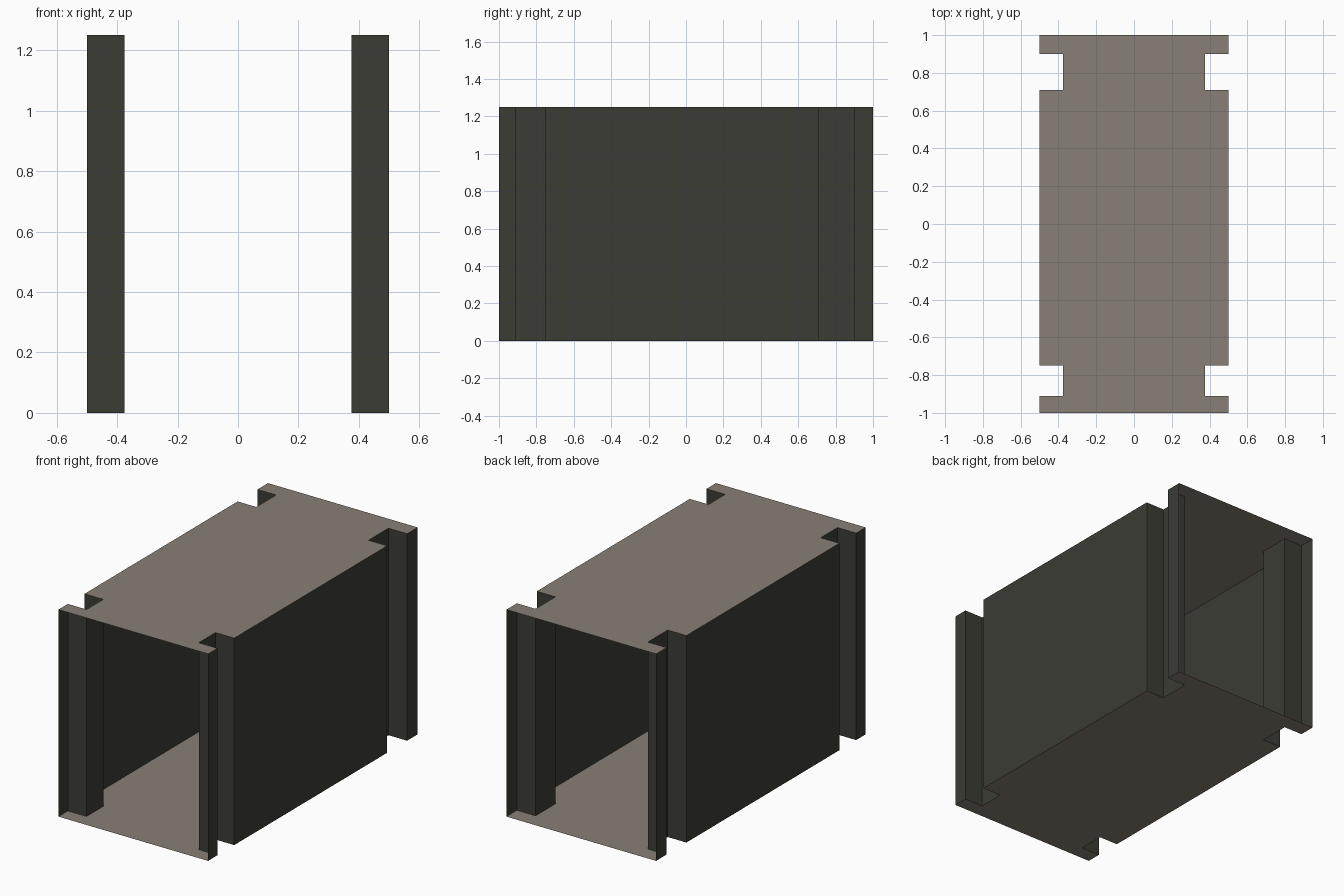
import bpy

if "Cube" in bpy.data.objects:
    bpy.data.objects.remove(bpy.data.objects["Cube"])

HEIGHT = 1.25


def material(name, rgb):
    m = bpy.data.materials.new(name)
    m.diffuse_color = (*rgb, 1.0)
    m.use_nodes = True
    m.node_tree.nodes["Principled BSDF"].inputs["Base Color"].default_value = m.diffuse_color
    return m


def add_object(name, verts, faces, mat):
    mesh = bpy.data.meshes.new(name)
    mesh.from_pydata(verts, [], faces)
    mesh.materials.append(mat)
    ob = bpy.data.objects.new(name, mesh)
    bpy.context.collection.objects.link(ob)
    return ob


wall_mat = material("dark olive", (0.045, 0.045, 0.035))
slab_mat = material("warm grey", (0.25, 0.215, 0.18))

# Right-hand outline with two notches, front to back
right = [(0.5, -1), (0.5, -0.91), (0.375, -0.91), (0.375, -0.75),
         (0.5, -0.75), (0.5, 0.71), (0.375, 0.71), (0.375, 0.90),
         (0.5, 0.90), (0.5, 1)]
n = len(right)

# Thin stepped side walls, open at the front and back
for name, s in (("right_wall", 1), ("left_wall", -1)):
    verts = [(s * x, y, z) for z in (0, HEIGHT) for x, y in right]
    faces = [(i, i + 1, i + 1 + n, i + n) for i in range(n - 1)]
    if s < 0:
        faces = [f[::-1] for f in faces]
    add_object(name, verts, faces, wall_mat)

# Floor and roof sheets with the same notched outline
outline = right + [(-x, y) for x, y in reversed(right)]
for name, z in (("floor", 0), ("roof", HEIGHT)):
    loop = list(range(len(outline)))
    if z == 0:
        loop.reverse()
    add_object(name, [(x, y, z) for x, y in outline], [loop], slab_mat)
